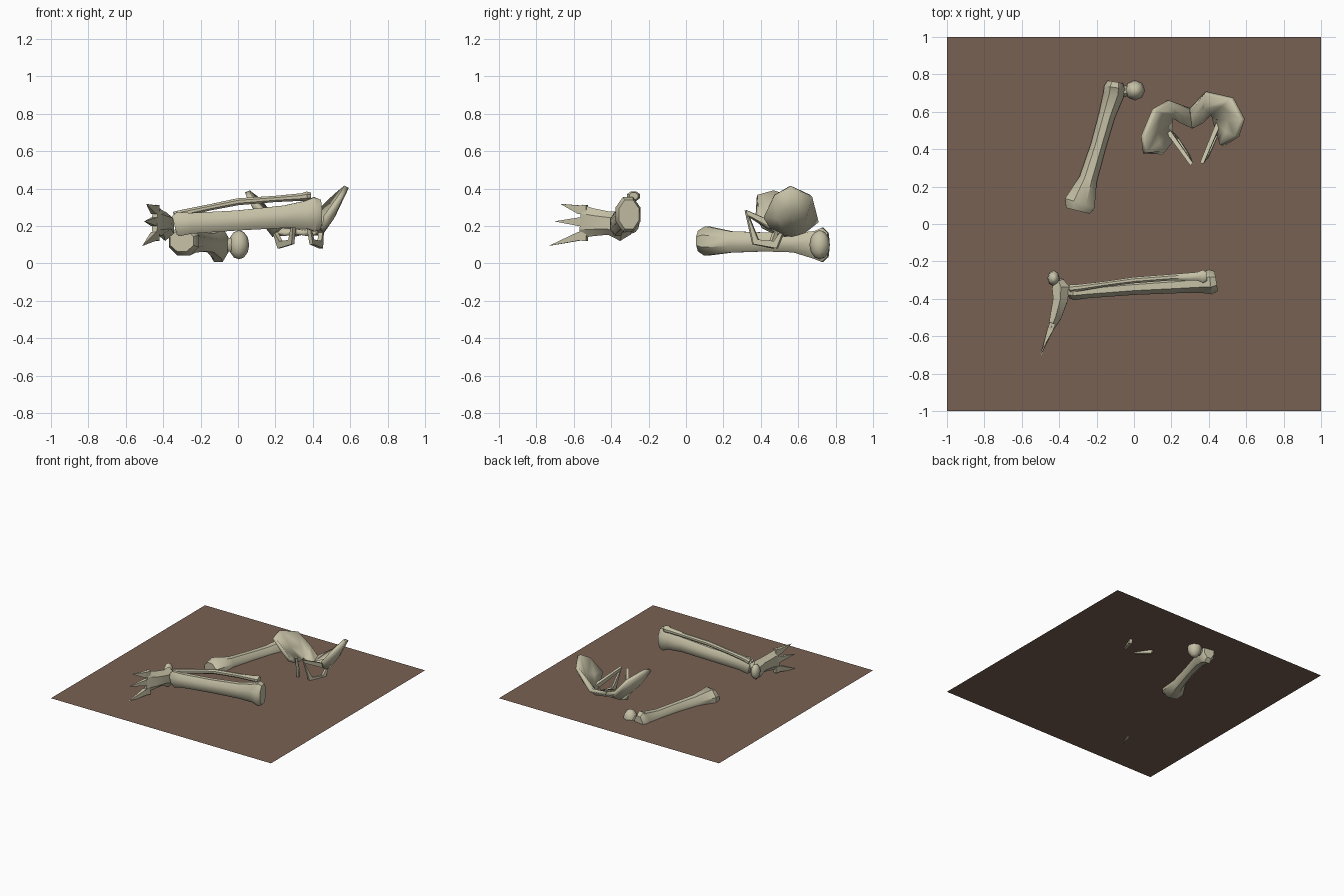
import bpy, bmesh, math
from mathutils import Vector

cube = bpy.data.objects.get("Cube")
if cube:
    bpy.data.objects.remove(cube, do_unlink=True)


def material(name, rgb):
    m = bpy.data.materials.new(name)
    m.use_nodes = True
    m.diffuse_color = (*rgb, 1)
    bsdf = m.node_tree.nodes["Principled BSDF"]
    bsdf.inputs["Base Color"].default_value = (*rgb, 1)
    bsdf.inputs["Roughness"].default_value = 0.9
    return m


BONE = material("bone", (0.56, 0.53, 0.38))
SOIL = material("brown soil", (0.19, 0.12, 0.087))


def finish(name, bm, mat, smooth=40):
    bmesh.ops.recalc_face_normals(bm, faces=bm.faces)
    me = bpy.data.meshes.new(name)
    bm.to_mesh(me)
    bm.free()
    me.materials.append(mat)
    ob = bpy.data.objects.new(name, me)
    bpy.context.collection.objects.link(ob)
    if smooth:
        bpy.context.view_layer.objects.active = ob
        ob.select_set(True)
        bpy.ops.object.shade_smooth_by_angle(angle=math.radians(smooth))
        ob.select_set(False)
    return ob


def tube(name, rings, sides=8, closed=False, smooth=40):
    """Loft through rings of (x, y, z, half width, half height)."""
    bm = bmesh.new()
    n = len(rings)
    pts = [Vector(r[:3]) for r in rings]
    loops = []
    for i, r in enumerate(rings):
        if closed:
            along = pts[(i + 1) % n] - pts[i - 1]
            side = (pts[1] - pts[0]).cross(pts[2] - pts[1]).normalized()
        else:
            along = pts[min(i + 1, n - 1)] - pts[max(i - 1, 0)]
            side = along.cross(Vector((0, 0, 1))).normalized()
        up = side.cross(along).normalized()
        loops.append([])
        for k in range(sides):
            a = math.tau * (k + 0.5) / sides
            loops[-1].append(bm.verts.new(
                pts[i] + side * r[3] * math.cos(a) + up * r[4] * math.sin(a)))
    for i in range(n if closed else n - 1):
        a, b = loops[i], loops[(i + 1) % n]
        for k in range(sides):
            j = (k + 1) % sides
            bm.faces.new((a[k], a[j], b[j], b[k]))
    if not closed:
        bm.faces.new(loops[0])
        bm.faces.new(loops[-1])
    return finish(name, bm, BONE, smooth)


def ball(name, centre, radii):
    bm = bmesh.new()
    bmesh.ops.create_uvsphere(bm, u_segments=8, v_segments=6, radius=1)
    for v in bm.verts:
        v.co = Vector(centre) + Vector(c * r for c, r in zip(v.co, radii))
    return finish(name, bm, BONE, 60)


# Soil sheet that the bones are half sunk into
bm = bmesh.new()
bmesh.ops.create_grid(bm, x_segments=1, y_segments=1, size=1)
for v in bm.verts:
    v.co.z = 0.11
finish("ground_sheet", bm, SOIL, 0)

# Thigh bone with its neck and round head
tube("thigh_bone", [
    (-0.3, 0.07, 0.12, 0.07, 0.06), (-0.29, 0.11, 0.12, 0.09, 0.085),
    (-0.245, 0.24, 0.115, 0.052, 0.062), (-0.19, 0.42, 0.115, 0.045, 0.055),
    (-0.145, 0.58, 0.11, 0.048, 0.055), (-0.11, 0.69, 0.1, 0.06, 0.08),
    (-0.105, 0.73, 0.1, 0.06, 0.1), (-0.1, 0.76, 0.1, 0.045, 0.07)])
tube("thigh_neck", [(-0.12, 0.71, 0.1, 0.05, 0.06), (-0.05, 0.71, 0.1, 0.03, 0.04),
                    (0, 0.715, 0.1, 0.03, 0.04)])
ball("thigh_head", (0.005, 0.715, 0.1), (0.055, 0.055, 0.078))

# Shin bone and the thin bone beside it
tube("shin_bone", [
    (-0.34, -0.365, 0.205, 0.035, 0.055), (-0.32, -0.365, 0.21, 0.045, 0.07),
    (-0.25, -0.36, 0.215, 0.04, 0.06), (0, -0.34, 0.23, 0.042, 0.058),
    (0.25, -0.325, 0.25, 0.048, 0.065), (0.36, -0.315, 0.26, 0.058, 0.08),
    (0.41, -0.31, 0.262, 0.072, 0.1), (0.44, -0.305, 0.262, 0.058, 0.085)])
tube("thin_shin_bone", [
    (-0.34, -0.345, 0.255, 0.022, 0.024), (-0.29, -0.34, 0.27, 0.02, 0.02),
    (-0.15, -0.32, 0.3, 0.016, 0.018), (0, -0.3, 0.33, 0.018, 0.02),
    (0.2, -0.285, 0.345, 0.018, 0.018), (0.34, -0.28, 0.355, 0.025, 0.022),
    (0.37, -0.28, 0.36, 0.038, 0.027), (0.39, -0.28, 0.36, 0.025, 0.02)])

# Foot lying on its side, with heel and three claws
tube("foot", [
    (-0.405, -0.3, 0.205, 0.03, 0.05), (-0.39, -0.345, 0.2, 0.055, 0.08),
    (-0.395, -0.41, 0.215, 0.045, 0.062), (-0.42, -0.5, 0.22, 0.035, 0.075),
    (-0.445, -0.56, 0.225, 0.018, 0.09)], sides=6, smooth=30)
ball("heel", (-0.43, -0.29, 0.22), (0.033, 0.042, 0.06))
for name, base, tip in (("upper_claw", 0.288, (-0.49, -0.67, 0.318)),
                        ("middle_claw", 0.223, (-0.5, -0.7, 0.225)),
                        ("lower_claw", 0.145, (-0.51, -0.73, 0.095))):
    tube(name, [(-0.435, -0.53, base, 0.024, 0.036),
                (-0.45, -0.57, base, 0.022, 0.032), (*tip, 0.001, 0.001)],
         sides=4, smooth=0)


# Hip bone: two flared wings lofted from crest to inner rim
def wing(name, crest, rim):
    bm = bmesh.new()
    rows = []
    for t, sag in ((0, 0), (0.45, 0.025), (1, 0)):
        rows.append([bm.verts.new(Vector(c).lerp(Vector(r), t) - Vector((0, 0, sag)))
                     for c, r in zip(crest, rim)])
    for a, b in zip(rows, rows[1:]):
        for i in range(len(a) - 1):
            bm.faces.new((a[i], a[i + 1], b[i + 1], b[i]))
    ob = finish(name, bm, BONE, 40)
    mod = ob.modifiers.new("thickness", "SOLIDIFY")
    mod.thickness = 0.028
    mod.offset = 0


notch, joint = (0.3, 0.61, 0.19), (0.31, 0.51, 0.17)
wing("left_hip_wing",
     [(0.47, 0.42, 0.25), (0.55, 0.47, 0.36), (0.58, 0.56, 0.41),
      (0.52, 0.67, 0.36), (0.38, 0.7, 0.23), notch],
     [(0.45, 0.49, 0.18), (0.44, 0.52, 0.16), (0.43, 0.56, 0.15),
      (0.42, 0.59, 0.16), (0.37, 0.54, 0.16), joint])
wing("right_hip_wing",
     [(0.16, 0.38, 0.26), (0.06, 0.38, 0.36), (0.05, 0.47, 0.385),
      (0.11, 0.61, 0.34), (0.19, 0.655, 0.24), notch],
     [(0.21, 0.45, 0.18), (0.2, 0.49, 0.16), (0.195, 0.53, 0.15),
      (0.2, 0.57, 0.16), (0.25, 0.54, 0.16), joint])

# Lower hip loops, each with an opening
for name, back, front, low, seat in (
        ("left_hip_loop", (0.445, 0.52), (0.365, 0.33), (0.395, 0.375), (0.44, 0.48)),
        ("right_hip_loop", (0.195, 0.48), (0.305, 0.325), (0.285, 0.37), (0.225, 0.46))):
    tube(name, [(*back, 0.18, 0.018, 0.028), (*front, 0.27, 0.014, 0.022),
                (*low, 0.115, 0.014, 0.025), (*seat, 0.1, 0.016, 0.03)],
         sides=4, closed=True, smooth=0)
